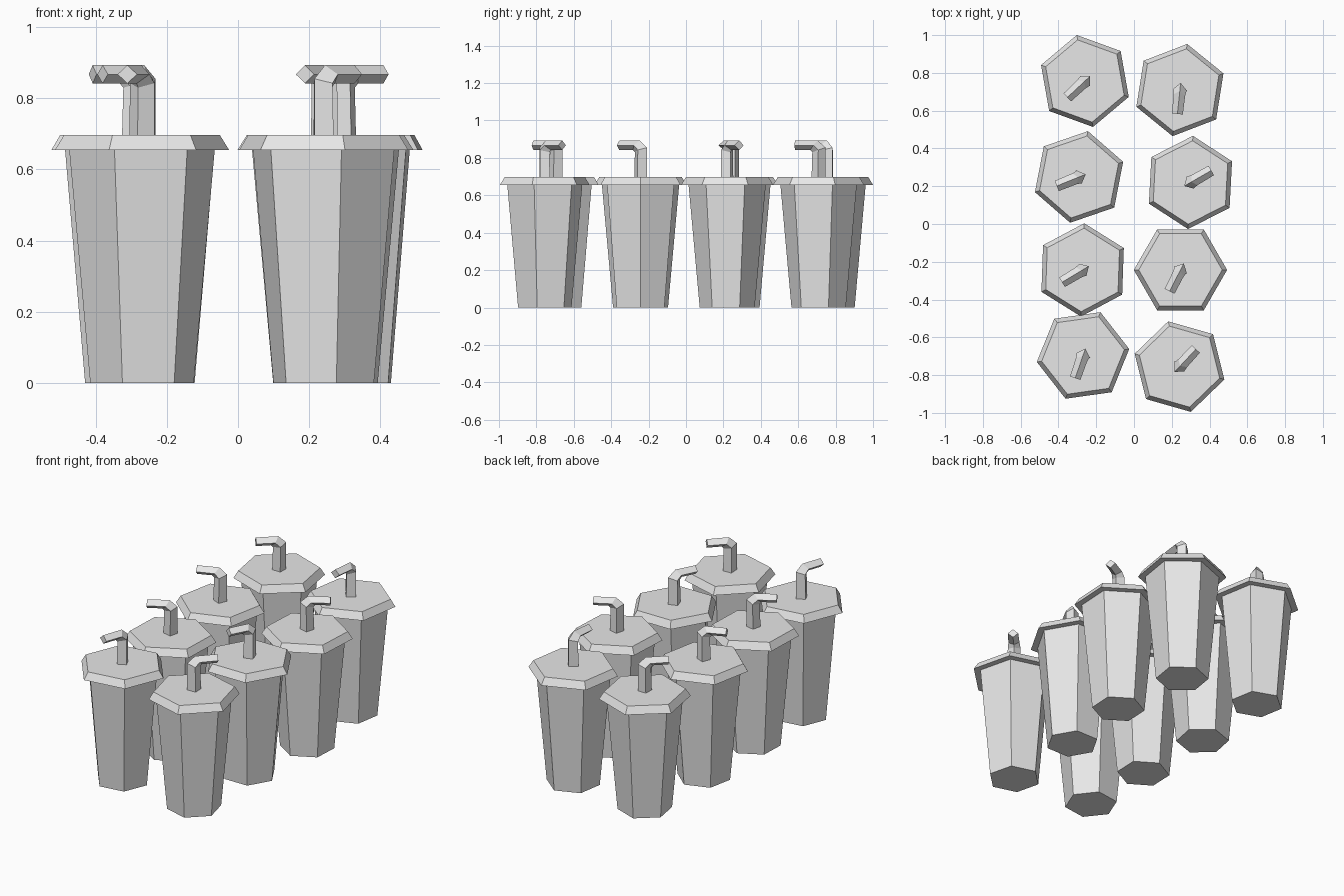
import bpy, bmesh
from math import cos, sin, pi, radians
from mathutils import Vector

cube = bpy.data.objects.get("Cube")
if cube:
    bpy.data.objects.remove(cube, do_unlink=True)

grey = bpy.data.materials.new("light_grey")
grey.use_nodes = True
grey.diffuse_color = (0.8, 0.8, 0.8, 1)
grey.node_tree.nodes["Principled BSDF"].inputs["Base Color"].default_value = (0.8, 0.8, 0.8, 1)


def loft(name, rings):
    """Skin a closed, flat-shaded tube through rings of equal point count."""
    bm = bmesh.new()
    loops = [[bm.verts.new(p) for p in ring] for ring in rings]
    n = len(loops[0])
    for a, b in zip(loops, loops[1:]):
        for i in range(n):
            j = (i + 1) % n
            bm.faces.new((a[i], a[j], b[j], b[i]))
    bm.faces.new(loops[0][::-1])
    bm.faces.new(loops[-1])
    bmesh.ops.recalc_face_normals(bm, faces=bm.faces)
    mesh = bpy.data.meshes.new(name)
    bm.to_mesh(mesh)
    bm.free()
    mesh.materials.append(grey)
    return mesh


def hexagon(radius, z, turn=radians(-3)):
    return [Vector((radius * cos(turn + k * pi / 3), radius * sin(turn + k * pi / 3), z))
            for k in range(6)]


def diamond(outer, inner, half_width):
    """Four-sided straw section between an outer and inner (x, z) corner."""
    o, i = Vector((outer[0], 0, outer[1])), Vector((inner[0], 0, inner[1]))
    mid, side = (o + i) / 2, Vector((0, half_width, 0))
    return [o, mid + side, i, mid - side]


# Shared part meshes: tapered body, bevelled lid, bent straw pointing along +x
parts = {
    "cup_body": loft("cup_body", [hexagon(0.147, 0), hexagon(0.207, 0.66)]),
    "cup_lid": loft("cup_lid", [hexagon(0.247, 0.655), hexagon(0.221, 0.697)]),
    "straw": loft("straw", [
        diamond((-0.038, 0.69), (0.038, 0.69), 0.038),
        diamond((-0.038, 0.855), (0.034, 0.83), 0.036),
        diamond((0.005, 0.893), (0.045, 0.842), 0.031),
        diamond((0.127, 0.893), (0.127, 0.842), 0.029)]),
}

# Cup placements: x, y, straw direction in degrees
cups = [
    (-0.26, 0.757, 223), (0.243, 0.709, 264),
    (-0.291, 0.249, 202), (0.299, 0.22, 30),
    (-0.272, -0.243, 211), (0.246, -0.243, 243),
    (-0.27, -0.696, 251), (0.241, -0.755, 47),
]
for number, (x, y, yaw) in enumerate(cups, 1):
    for name, mesh in parts.items():
        part = bpy.data.objects.new(f"{name}_{number}", mesh)
        part.location = (x, y, 0)
        part.rotation_euler.z = radians(yaw)
        bpy.context.collection.objects.link(part)
